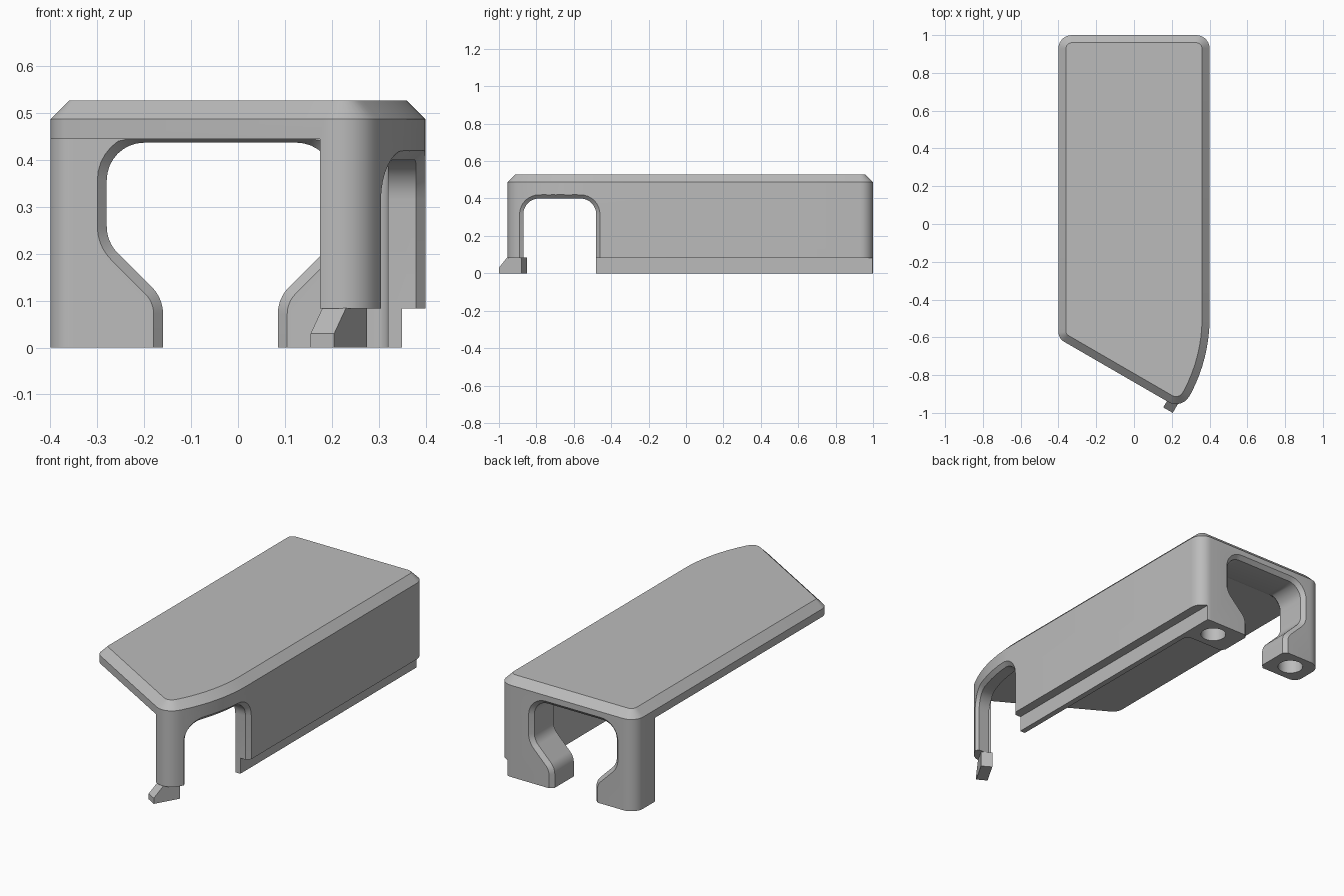
import bpy, bmesh
from math import sin, cos, tan, radians, pi
from mathutils import Vector

cube = bpy.data.objects.get("Cube")
if cube:
    bpy.data.objects.remove(cube, do_unlink=True)

gray = bpy.data.materials.new("matte gray")
gray.use_nodes = True
COLOR = (0.5, 0.5, 0.5, 1)
gray.diffuse_color = COLOR
gray.node_tree.nodes["Principled BSDF"].inputs["Base Color"].default_value = COLOR


def rounded(corners, steps=8):
    """Polygon from (u, v, radius) corners, with arcs at the rounded ones."""
    out = []
    for i, (u, v, r) in enumerate(corners):
        p = Vector((u, v))
        if not r:
            out.append(p)
            continue
        a = (Vector(corners[i - 1][:2]) - p).normalized()
        b = (Vector(corners[(i + 1) % len(corners)][:2]) - p).normalized()
        half = a.angle(b) / 2
        center = p + (a + b).normalized() * r / sin(half)
        start = p + a * r / tan(half) - center
        end = p + b * r / tan(half) - center
        sweep = start.angle_signed(end)
        for k in range(steps + 1):
            t = -sweep * k / steps
            out.append(center + Vector((start.x * cos(t) - start.y * sin(t),
                                        start.x * sin(t) + start.y * cos(t))))
    return out


def grow(poly, d):
    """Offset a polygon outward by d."""
    n = len(poly)
    area = sum(poly[i - 1].cross(poly[i]) for i in range(n))
    side = 1 if area > 0 else -1
    out = []
    for i, p in enumerate(poly):
        a = (p - poly[i - 1]).normalized()
        b = (poly[(i + 1) % n] - p).normalized()
        m = Vector((a.y + b.y, -a.x - b.x)).normalized() * side
        out.append(p + m * d / max(0.3, cos(a.angle(b) / 2)))
    return out


def loft(name, rings):
    """Closed solid through rings that have equal point counts."""
    bm = bmesh.new()
    loops = [[bm.verts.new(p) for p in ring] for ring in rings]
    for lo, hi in zip(loops, loops[1:]):
        for i in range(len(lo)):
            bm.faces.new((lo[i - 1], lo[i], hi[i], hi[i - 1]))
    bm.faces.new(loops[0])
    bm.faces.new(loops[-1])
    bmesh.ops.recalc_face_normals(bm, faces=bm.faces)
    mesh = bpy.data.meshes.new(name)
    bm.to_mesh(mesh)
    bm.free()
    mesh.materials.append(gray)
    ob = bpy.data.objects.new(name, mesh)
    bpy.context.collection.objects.link(ob)
    return ob


def level(poly, z):
    return [(p.x, p.y, z) for p in poly]


def prism(name, poly, z0, z1):
    return loft(name, [level(poly, z0), level(poly, z1)])


def box(name, x0, x1, y0, y1, z0, z1):
    return prism(name, rounded([(x0, y0, 0), (x1, y0, 0), (x1, y1, 0), (x0, y1, 0)]), z0, z1)


def cut(target, cutter):
    cutter.hide_render = True
    mod = target.modifiers.new("cut", 'BOOLEAN')
    mod.object = cutter
    mod.operation = 'DIFFERENCE'
    mod.solver = 'EXACT'
    bpy.context.view_layer.objects.active = target
    bpy.ops.object.modifier_apply(modifier=mod.name)
    bpy.data.objects.remove(cutter, do_unlink=True)


def curved_side(r, last, n):
    """Bowed left side near the front, as corners."""
    return [(0.4 - 0.85 + r * cos(radians(last * k / n)),
             -0.5 - r * sin(radians(last * k / n)), 0) for k in range(n + 1)]


# Cover: full outline with a chamfered top
outline = rounded([(-0.4, 1, 0.07), (0.4, 1, 0.07)] + curved_side(0.85, 28, 8)
                  + [(0.25, -0.982, 0.08), (-0.4, -0.606, 0.06)])
cover = loft("cover", [level(outline, 0), level(outline, 0.487),
                       level(grow(outline, -0.04), 0.527)])

# Cavity, open at the right side and the slanted front
cavity = rounded([(-0.7, 0.9, 0), (-0.402, 0.9, 0), (-0.402, 0.8, 0.05), (0.32, 0.8, 0.03)]
                 + curved_side(0.77, 26, 8)
                 + [(0.225, -0.885, 0), (0.21, -0.877, 0), (0.125, -1.025, 0), (-0.7, -1.1, 0)])
cut(cover, prism("cavity_cutter", cavity, -0.1, 0.445))

# Back doorway between the two feet, chamfered on both faces
MID = -0.0375
half_door = [(0.1225, -0.1, 0), (0.1225, 0.105, 0.08), (0.2425, 0.225, 0.08), (0.2425, 0.437, 0.08)]
door = rounded([(MID + w, z, r) for w, z, r in half_door]
               + [(MID - w, z, r) for w, z, r in reversed(half_door)])
rings = []
for y, e, top in [(0.78, 0.04, 0.444), (0.8, 0.02, 0.444), (0.82, 0, 1),
                  (0.98, 0, 1), (1.02, 0.04, 1)]:
    rings.append([(p.x, y, min(p.y, top)) for p in grow(door, e)])
cut(cover, loft("door_cutter", rings))


# Side doorway whose chamfer follows the bowed wall
def wall_x(y):
    return 0.4 if y > -0.5 else -0.45 + (0.85 ** 2 - (y + 0.5) ** 2) ** 0.5


arch = rounded([(-0.87, -0.1, 0), (-0.87, 0.4, 0.085)]
               + [(y, 0.4, 0) for y in (-0.74, -0.7, -0.65, -0.61)]
               + [(-0.48, 0.4, 0.085), (-0.48, -0.1, 0)])
wide = grow(arch, 0.04)
cut(cover, loft("arch_cutter", [
    [(0.1, p.x, p.y) for p in arch],
    [(wall_x(p.x) - 0.02, p.x, p.y) for p in arch],
    [(wall_x(p.x) + 0.02, p.x, p.y) for p in wide],
    [(0.6, p.x, p.y) for p in wide]]))

# Step along the wall bottom, and the shortened front leg
cut(cover, box("step_cutter", 0.35, 0.6, -1.2, 1.2, -0.1, 0.083))
cut(cover, box("leg_cutter", 0, 0.6, -1.2, -0.7, -0.1, 0.083))

# Screw holes in the feet
for x in (-0.28, 0.23):
    ring = [Vector((x + 0.063 * cos(k * pi / 16), 0.9 + 0.063 * sin(k * pi / 16)))
            for k in range(32)]
    cut(cover, prism("hole_cutter", ring, -0.1, 0.1))

# Hook under the front leg, square to the slanted edge
inward = Vector((0.5, 0.866, 0))
along = Vector((0.866, -0.5, 0))
tip = Vector((0.155, -0.971, 0))
side = [(0, 0), (0.14, 0), (0.14, 0.084), (0.05, 0.084), (0, 0.03)]
hook = loft("hook", [[tip + along * w + inward * s + Vector((0, 0, z)) for s, z in side]
                     for w in (0, 0.058)])

# Smooth the rounded walls, keep the edges sharp
bpy.ops.object.select_all(action='DESELECT')
for ob in (cover, hook):
    ob.select_set(True)
bpy.context.view_layer.objects.active = cover
bpy.ops.object.shade_smooth_by_angle(angle=radians(25))
